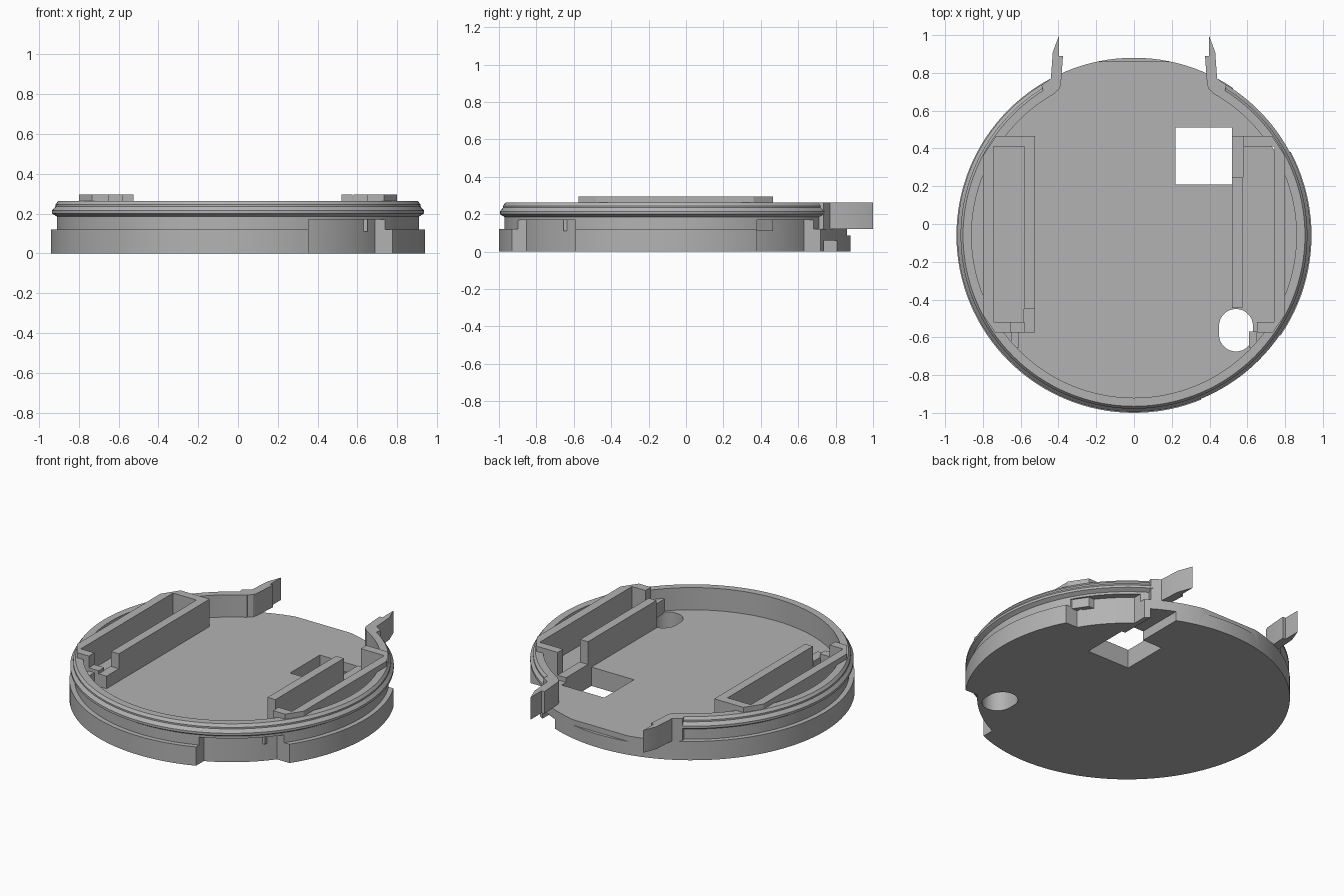
import bpy, bmesh, math
from mathutils import Vector

if "Cube" in bpy.data.objects:
    bpy.data.objects.remove(bpy.data.objects["Cube"])

CY = -0.06          # centre of the round body in y
FLOOR = 0.12        # top of the base plate
TOP = 0.295         # top of the tray walls

grey = bpy.data.materials.new("plain grey")
grey.use_nodes = True
grey.diffuse_color = (0.45, 0.45, 0.45, 1)
grey.node_tree.nodes["Principled BSDF"].inputs["Base Color"].default_value = grey.diffuse_color


def add_object(name, bm):
    bmesh.ops.recalc_face_normals(bm, faces=bm.faces)
    mesh = bpy.data.meshes.new(name)
    bm.to_mesh(mesh)
    bm.free()
    mesh.materials.append(grey)
    ob = bpy.data.objects.new(name, mesh)
    bpy.context.collection.objects.link(ob)
    return ob


def prism(name, pts, z0, z1):
    """Vertical extrusion of a plan outline."""
    bm = bmesh.new()
    face = bm.faces.new([bm.verts.new((x, y, z0)) for x, y in pts])
    ext = bmesh.ops.extrude_face_region(bm, geom=[face])["geom"]
    bmesh.ops.translate(bm, vec=(0, 0, z1 - z0),
                        verts=[v for v in ext if isinstance(v, bmesh.types.BMVert)])
    return add_object(name, bm)


def block(name, x0, x1, y0, y1, z0, z1):
    return prism(name, [(x0, y0), (x1, y0), (x1, y1), (x0, y1)], z0, z1)


def arc(r, a0, a1, n, cx=0.0, cy=CY):
    """Points on a circle between two angles in radians."""
    steps = [a0 + (a1 - a0) * i / n for i in range(n + 1)]
    return [(cx + r * math.cos(a), cy + r * math.sin(a)) for a in steps]


def lathe(name, profile, n=128):
    """Closed ring from (radius, height) points."""
    bm = bmesh.new()
    rings = []
    for i in range(n):
        a = math.tau * i / n
        rings.append([bm.verts.new((r * math.cos(a), CY + r * math.sin(a), z))
                      for r, z in profile])
    k = len(profile)
    for i in range(n):
        p, q = rings[i], rings[(i + 1) % n]
        for j in range(k):
            bm.faces.new((p[j], q[j], q[(j + 1) % k], p[(j + 1) % k]))
    return add_object(name, bm)


def cut(ob, cutters):
    for c in cutters:
        mod = ob.modifiers.new("cut", "BOOLEAN")
        mod.operation, mod.solver, mod.object = "DIFFERENCE", "EXACT", c
    bpy.context.view_layer.update()
    result = ob.evaluated_get(bpy.context.evaluated_depsgraph_get())
    mesh = bpy.data.meshes.new_from_object(result)
    ob.modifiers.clear()
    ob.data = mesh


# Main round parts
base = prism("base_plate", arc(0.94, 0, math.tau, 128)[:-1], 0, FLOOR)
rim = lathe("rim_wall", [(0.86, 0.11), (0.91, 0.11), (0.91, 0.185), (0.935, 0.2),
                         (0.935, 0.215), (0.918, 0.235), (0.918, 0.245),
                         (0.905, 0.262), (0.86, 0.262)])

# Cutters: recesses in the side, outside an inner radius
RI = 0.868
front_recess = prism("front_recess_cutter",
                     arc(RI, -math.acos(0.355 / RI), math.asin(-0.53 / RI), 20)
                     + [(1.1, -0.59), (1.1, -1.1), (0.355, -1.1)], -0.1, 0.17)
back_recess = prism("back_recess_cutter",
                    arc(RI, math.asin(0.44 / RI), math.acos(0.525 / RI), 20)
                    + [(0.525, 1.1), (1.1, 1.1), (1.1, 0.38)], -0.1, 0.17)

# Cutters: openings through the floor, back step and cable slot
square_hole = block("square_hole_cutter", 0.22, 0.52, 0.21, 0.51, -0.1, 0.2)
oval_hole = prism("oval_hole_cutter",
                  arc(0.09, 0, math.pi, 16, 0.54, -0.54)
                  + arc(0.09, math.pi, math.tau, 16, 0.54, -0.585), -0.1, 0.5)
slot = block("slot_cutter", 0.36, 0.495, 0.45, 1.1, -0.1, 0.06)
back_step = block("back_step_cutter", -0.5, 0.5, 0.86, 1.1, 0.085, 0.3)

# Cutters: open back of the rim and tray pockets
rim_gap = block("rim_gap_cutter", -0.42, 0.42, 0.3, 1.2, 0.05, 0.4)
pockets = [block("pocket_cutter", min(s * 0.575, s * 0.745), max(s * 0.575, s * 0.745),
                 -0.52, 0.41, 0.05, 0.4) for s in (-1, 1)]

cut(base, [front_recess, back_recess, square_hole, oval_hole, slot, back_step])
cut(rim, [front_recess, back_recess, rim_gap, oval_hole] + pockets)
for c in [front_recess, back_recess, square_hole, oval_hole, slot, back_step, rim_gap] + pockets:
    bpy.data.objects.remove(c)

parts = [base, rim]

# Trays and latches on both sides
for side, s in (("left", 1), ("right", -1)):
    front_x = 0.65
    tray = [(0.58, 0.465), (0.73, 0.465), (0.8, 0.36), (0.8, -0.48), (0.735, -0.575),
            (front_x, -0.575), (front_x, -0.52), (0.745, -0.52), (0.745, 0.41), (0.58, 0.41)]
    parts.append(prism(side + "_tray_wall", [(s * x, y) for x, y in tray], 0.11, TOP))

    latch = [(0.47, 0.665), (0.425, 0.69), (0.395, 0.715), (0.387, 0.74), (0.376, 0.89),
             (0.396, 0.89), (0.396, 1.0), (0.43, 0.91), (0.44, 0.77), (0.49, 0.735)]
    parts.append(prism(side + "_latch", [(s * x, y) for x, y in latch], FLOOR, 0.262))

    x0, x1 = sorted((s * 0.61, s * 0.65))
    parts.append(block(side + "_front_rib", x0, x1, -0.655, -0.57, 0.11, 0.2))

# Inner tray walls, with their lower ends
parts.append(block("left_inner_wall", 0.52, 0.575, -0.445, 0.245, 0.11, TOP))
parts.append(block("left_inner_wall_low_end", 0.52, 0.58, 0.245, 0.465, 0.11, 0.15))
parts.append(block("right_inner_wall", -0.58, -0.525, -0.45, 0.465, 0.11, TOP))
parts.append(block("right_inner_wall_low_end", -0.585, -0.525, -0.575, -0.45, 0.11, 0.2))
parts.append(block("right_front_wall_low", -0.655, -0.58, -0.575, -0.52, 0.11, 0.22))
cut(parts[-5], [])

# Smooth round surfaces, keep edges crisp
bpy.ops.object.select_all(action="DESELECT")
for ob in parts:
    ob.select_set(True)
bpy.context.view_layer.objects.active = base
bpy.ops.object.shade_smooth_by_angle(angle=math.radians(20))
